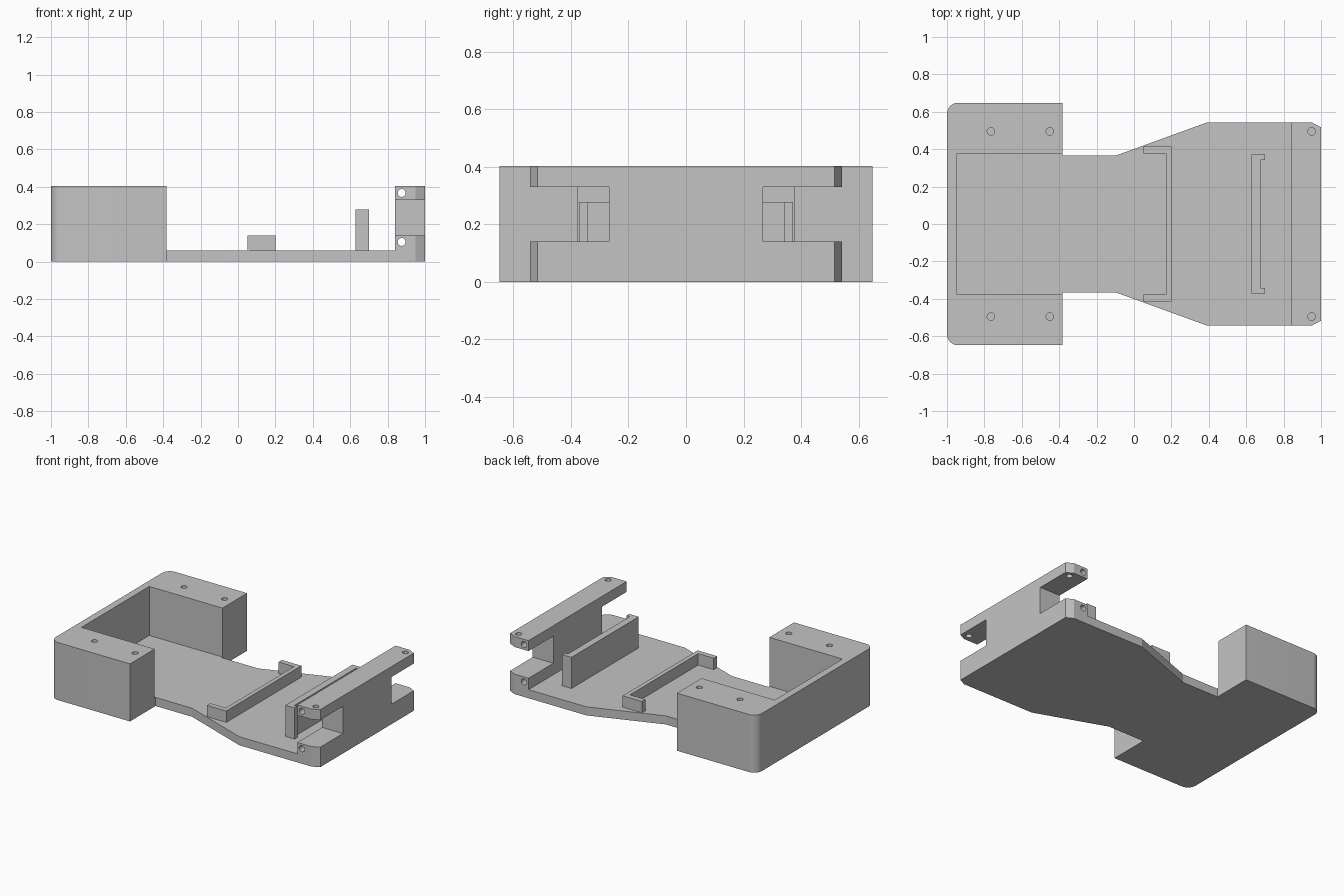
import bpy, bmesh, math

if "Cube" in bpy.data.objects:
    bpy.data.objects.remove(bpy.data.objects["Cube"])

grey = bpy.data.materials.new("light_grey")
grey.use_nodes = True
grey.diffuse_color = (0.55, 0.55, 0.55, 1)
grey.node_tree.nodes["Principled BSDF"].inputs["Base Color"].default_value = (0.55, 0.55, 0.55, 1)


def finish(name, bm):
    bmesh.ops.recalc_face_normals(bm, faces=bm.faces)
    mesh = bpy.data.meshes.new(name)
    bm.to_mesh(mesh)
    bm.free()
    mesh.materials.append(grey)
    obj = bpy.data.objects.new(name, mesh)
    bpy.context.collection.objects.link(obj)
    return obj


def prism(name, outline, z0, z1):
    """Extrude a plan outline from z0 to z1."""
    bm = bmesh.new()
    face = bm.faces.new([bm.verts.new((x, y, z0)) for x, y in outline])
    top = bmesh.ops.extrude_face_region(bm, geom=[face])["geom"]
    bmesh.ops.translate(bm, vec=(0, 0, z1 - z0),
                        verts=[v for v in top if isinstance(v, bmesh.types.BMVert)])
    return finish(name, bm)


def mirrored(half):
    """Complete a +y half outline with its -y reflection."""
    return half + [(x, -y) for x, y in reversed(half)]


def box(name, x0, x1, y0, y1, z0, z1):
    return prism(name, [(x0, y0), (x1, y0), (x1, y1), (x0, y1)], z0, z1)


def rod(name, centre, radius, length, along_y=False):
    bm = bmesh.new()
    bmesh.ops.create_cone(bm, cap_ends=True, segments=32, radius1=radius,
                          radius2=radius, depth=length)
    obj = finish(name, bm)
    obj.location = centre
    if along_y:
        obj.rotation_euler.x = math.pi / 2
    return obj


def select(obj):
    bpy.ops.object.select_all(action="DESELECT")
    obj.select_set(True)
    bpy.context.view_layer.objects.active = obj


def cut(obj, cutters):
    select(obj)
    for cutter in cutters:
        cutter.hide_render = True
        mod = obj.modifiers.new("cut", "BOOLEAN")
        mod.operation = "DIFFERENCE"
        mod.solver = "EXACT"
        mod.object = cutter
        bpy.ops.object.modifier_apply(modifier=mod.name)
        bpy.data.objects.remove(cutter)
    bpy.ops.object.shade_smooth_by_angle(angle=math.radians(20))


FLOOR, TOP = 0.06, 0.403
SIDES = (-1, 1)

# Housing: block with two rounded corners, open pocket and screw holes
R, HALF = 0.06, 0.648
corner = [(-1 + R - R * math.cos(a), HALF - R + R * math.sin(a))
          for a in (math.pi / 2 * i / 10 for i in range(11))]
housing = prism("housing", mirrored(corner + [(-0.383, HALF)]), 0, TOP)
cutters = [box("pocket_cutter", -0.95, -0.2, -0.375, 0.375, FLOOR, 0.6)]
for s in SIDES:
    for x in (-0.765, -0.45):
        cutters.append(rod("screw_cutter", (x, s * 0.495, TOP), 0.02, 0.4))
cut(housing, cutters)

# Base plate: narrow neck flaring to the wide end
prism("base_plate", mirrored([(-0.383, 0.365), (-0.1, 0.365), (0.39, 0.543), (0.84, 0.543)]),
      0, FLOOR)

# End wall: chamfered corners, side notches that leave four arms
end_wall = prism("end_wall", mirrored([(0.84, 0.543), (0.95, 0.543), (1, 0.517)]), 0, TOP)
cutters = []
for s in SIDES:
    y0, y1 = sorted((s * 0.268, s * 0.7))
    cutters.append(box("notch_cutter", 0.7, 1.2, y0, y1, 0.14, 0.33))
    cutters.append(rod("arm_screw_cutter", (0.95, s * 0.495, TOP), 0.02, 0.3))
for z in (0.105, 0.367):
    cutters.append(rod("cross_hole_cutter", (0.875, 0, z), 0.021, 1.5, along_y=True))
cut(end_wall, cutters)

# Retaining brackets: long walls with short returns at both ends
prism("low_bracket", mirrored([(0.2, 0.415), (0.05, 0.415), (0.05, 0.378), (0.17, 0.378)]),
      FLOOR, 0.14)
prism("tall_bracket", mirrored([(0.627, 0.372), (0.7, 0.372), (0.7, 0.343), (0.675, 0.343)]),
      FLOOR, 0.278)
